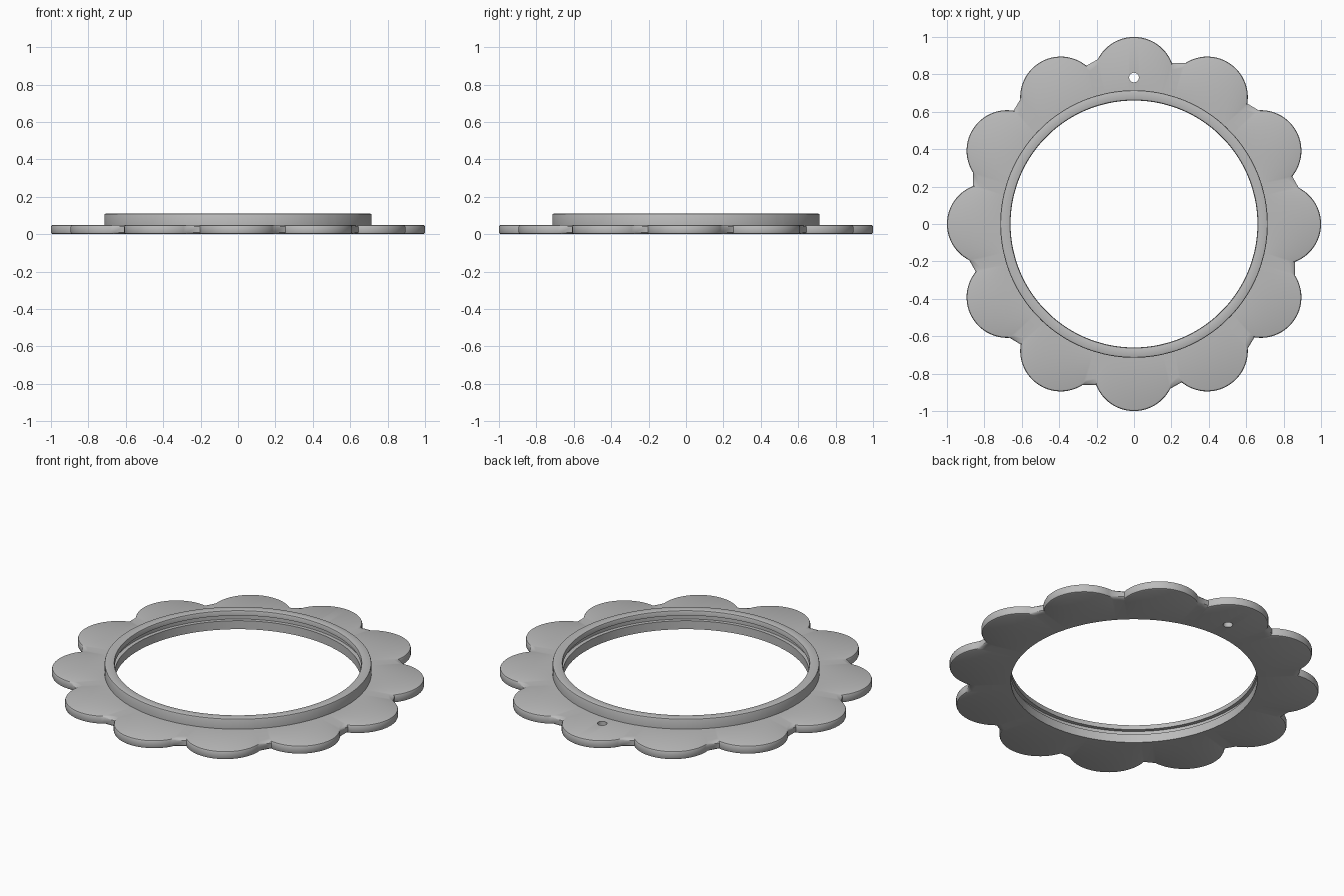
import bpy
import bmesh
from math import sin, cos, pi, atan2, sqrt

cube = bpy.data.objects.get("Cube")
if cube:
    bpy.data.objects.remove(cube, do_unlink=True)

PETALS = 12
STEPS = 24            # segments along each petal arc
CENTRE = 0.783        # distance of petal centres from the middle
RADIUS = 0.217        # petal radius

grey = bpy.data.materials.new("plain grey")
grey.use_nodes = True
grey.diffuse_color = (0.5, 0.5, 0.5, 1)
grey.node_tree.nodes["Principled BSDF"].inputs["Base Color"].default_value = (0.5, 0.5, 0.5, 1)


def petal_outline(inset):
    """Scalloped outline of overlapping circles, as (angle, radius) pairs."""
    r = RADIUS - inset
    half = CENTRE * sin(pi / PETALS)
    end = atan2(half, sqrt(r * r - half * half))
    points = []
    for k in range(PETALS):
        for i in range(STEPS):
            a = -end + 2 * end * i / STEPS
            x, y = CENTRE + r * cos(a), r * sin(a)
            points.append((2 * pi * k / PETALS + atan2(y, x), sqrt(x * x + y * y)))
    return points


# Petal edge: rounded top and bottom, as (inset, height)
edge = [(0.010, 0.0), (0.003, 0.003), (0, 0.010), (0, 0.040), (0.003, 0.047), (0.010, 0.05)]

# Raised rim with a groove on its inner wall, as (radius, height)
rim = [(0.715, 0.05), (0.715, 0.102), (0.7127, 0.1077), (0.707, 0.11),
       (0.671, 0.11), (0.6633, 0.1077), (0.661, 0.102), (0.661, 0.08),
       (0.682, 0.08), (0.682, 0.05), (0.660, 0.05), (0.660, 0.0)]

# Loft the whole cross-section around the frame
bm = bmesh.new()
angles = [a for a, _ in petal_outline(0)]
loops = []
for inset, z in edge:
    loops.append([bm.verts.new((r * cos(a), r * sin(a), z)) for a, r in petal_outline(inset)])
for r, z in rim:
    loops.append([bm.verts.new((r * cos(a), r * sin(a), z)) for a in angles])
count = len(angles)
for j, lower in enumerate(loops):
    upper = loops[(j + 1) % len(loops)]
    for i in range(count):
        n = (i + 1) % count
        bm.faces.new((lower[i], lower[n], upper[n], upper[i]))
bmesh.ops.recalc_face_normals(bm, faces=bm.faces)
mesh = bpy.data.meshes.new("flower_frame")
bm.to_mesh(mesh)
bm.free()
mesh.materials.append(grey)
frame = bpy.data.objects.new("flower_frame", mesh)
bpy.context.collection.objects.link(frame)

# Hanging hole through the rear petal
bpy.ops.mesh.primitive_cylinder_add(vertices=32, radius=0.026, depth=0.2, location=(0, CENTRE, 0.02))
cutter = bpy.context.object
cutter.name = "hanging_hole_cutter"
cutter.data.materials.append(grey)
cut = frame.modifiers.new("hanging_hole", "BOOLEAN")
cut.operation = "DIFFERENCE"
cut.solver = "EXACT"
cut.object = cutter
bpy.ops.object.select_all(action="DESELECT")
frame.select_set(True)
bpy.context.view_layer.objects.active = frame
bpy.ops.object.modifier_apply(modifier=cut.name)
bpy.data.objects.remove(cutter, do_unlink=True)

bpy.ops.object.shade_smooth_by_angle(angle=pi / 5)
